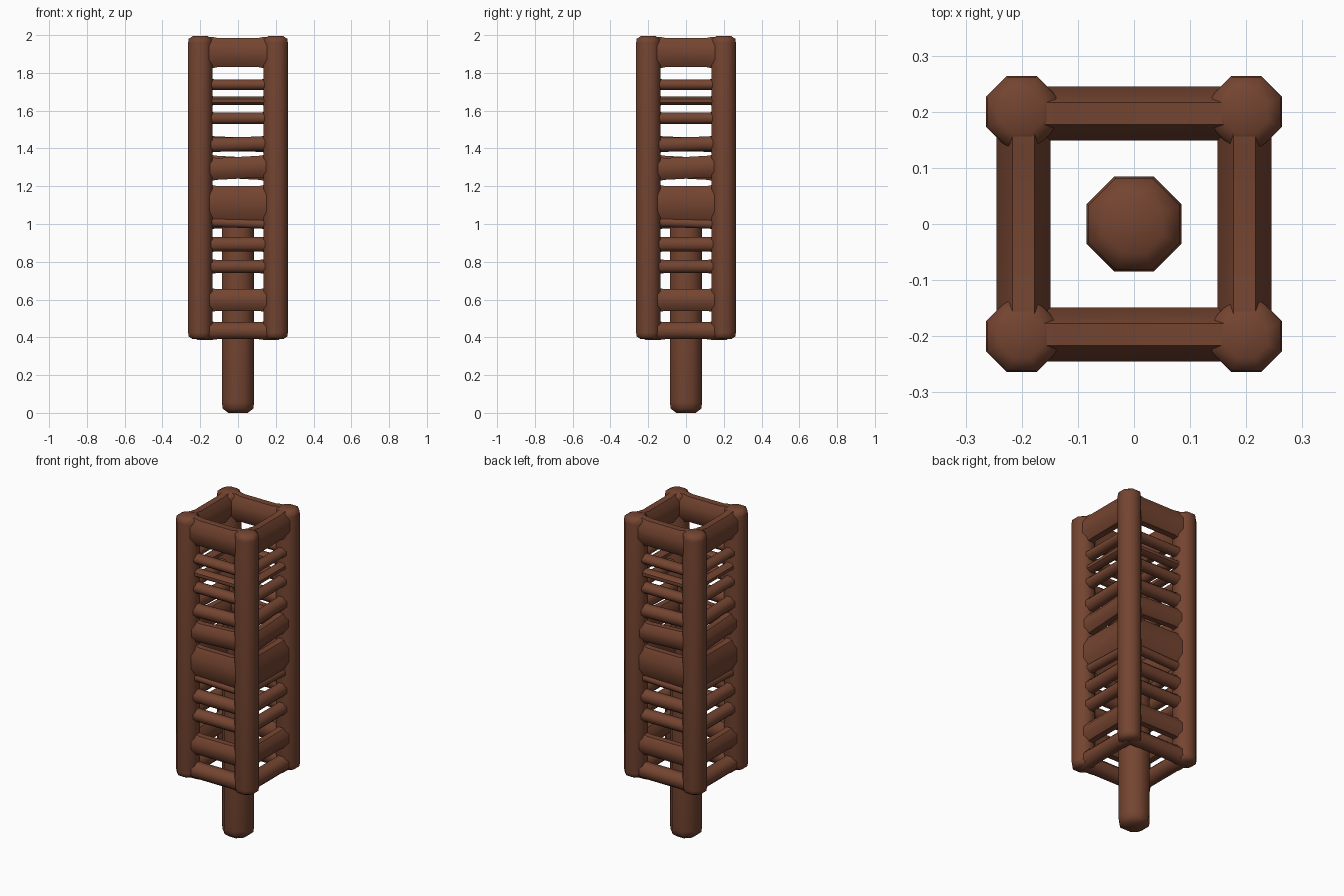
import bpy, bmesh, math
from mathutils import Matrix, Vector

if "Cube" in bpy.data.objects:
    bpy.data.objects.remove(bpy.data.objects["Cube"])

wood = bpy.data.materials.new("reddish brown wood")
wood.diffuse_color = (0.175, 0.058, 0.030, 1)
wood.use_nodes = True
wood.node_tree.nodes["Principled BSDF"].inputs["Base Color"].default_value = wood.diffuse_color


def loft(name, sections, sides=8):
    """Capped tube along z; each section is (z, rx, ry, centre_x, centre_y)."""
    bm = bmesh.new()
    k = 1 / math.cos(math.pi / sides)  # flats touch the given half widths
    rings = []
    for z, rx, ry, cx, cy in sections:
        angles = [2 * math.pi * (i + 0.5) / sides for i in range(sides)]
        rings.append([bm.verts.new((cx + rx * k * math.cos(a), cy + ry * k * math.sin(a), z))
                      for a in angles])
    for a, b in zip(rings, rings[1:]):
        for i in range(sides):
            j = (i + 1) % sides
            bm.faces.new((a[i], a[j], b[j], b[i]))
    bm.faces.new(rings[0][::-1])
    bm.faces.new(rings[-1])
    bmesh.ops.recalc_face_normals(bm, faces=bm.faces)
    mesh = bpy.data.meshes.new(name)
    bm.to_mesh(mesh)
    bm.free()
    mesh.materials.append(wood)
    ob = bpy.data.objects.new(name, mesh)
    bpy.context.collection.objects.link(ob)
    bpy.context.view_layer.objects.active = ob
    ob.select_set(True)
    bpy.ops.object.shade_smooth_by_angle(angle=math.radians(50))
    ob.select_set(False)
    return ob


def post(name, x, y, r, z0, z1, bevel):
    return loft(name, [(z0, r * 0.6, r * 0.6, x, y), (z0 + bevel, r * 0.95, r * 0.95, x, y),
                       (z0 + 2.5 * bevel, r, r, x, y), (z1 - 2.5 * bevel, r, r, x, y),
                       (z1 - bevel, r * 0.95, r * 0.95, x, y), (z1, r * 0.6, r * 0.6, x, y)])


# Central handle
post("handle", 0, 0, 0.085, 0, 1.04, 0.022)

# Four corner posts
for i, (sx, sy) in enumerate([(-1, -1), (1, -1), (1, 1), (-1, 1)]):
    post(f"corner_post_{i + 1}", 0.2 * sx, 0.2 * sy, 0.064, 0.39, 1.995, 0.014)

# Rungs: bottom, top, half depth, tilt of the bar
rungs = [(0.39, 0.48, 0.045, 0), (0.54, 0.655, 0.045, 0), (0.74, 0.81, 0.036, 0),
         (0.855, 0.93, 0.036, 0), (0.98, 1.03, 0.03, 0.004), (1.02, 1.20, 0.045, 0),
         (1.24, 1.355, 0.042, -0.006), (1.385, 1.46, 0.036, -0.003), (1.53, 1.59, 0.034, 0),
         (1.63, 1.675, 0.03, 0), (1.71, 1.765, 0.034, 0), (1.83, 1.985, 0.048, 0)]

for side in range(4):
    turn = Matrix.Rotation(side * math.pi / 2, 4, 'Z')
    for n, (lo, hi, depth, tilt) in enumerate(rungs):
        h = (hi - lo) / 2
        mid = (lo + hi) / 2
        # bar lofted along z, then laid along x; slightly flared where it meets the posts
        bar = loft(f"rung_{side + 1}_{n + 1}",
                   [(-0.2, h * 1.08, depth, -tilt, 0), (-0.14, h * 1.08, depth, -tilt, 0),
                    (-0.11, h, depth, -tilt, 0), (0.11, h, depth, tilt, 0),
                    (0.14, h * 1.08, depth, tilt, 0), (0.2, h * 1.08, depth, tilt, 0)])
        lay = Matrix(((0, 0, 1, 0), (0, 1, 0, 0), (-1, 0, 0, 0), (0, 0, 0, 1)))
        bar.data.transform(turn @ Matrix.Translation(Vector((0, -0.197, mid))) @ lay)
